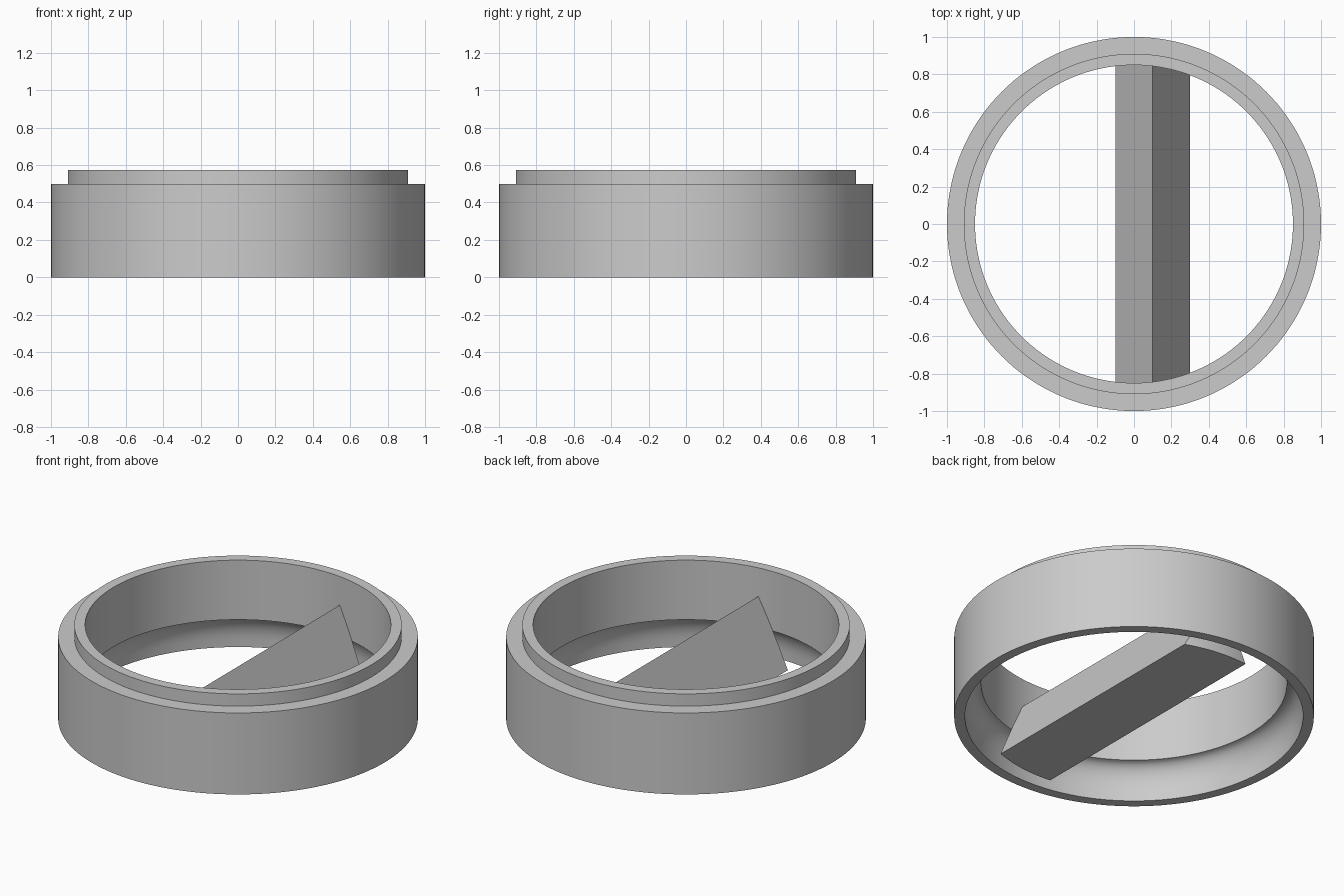
import bpy
import bmesh
import math

cube = bpy.data.objects.get("Cube")
if cube:
    bpy.data.objects.remove(cube, do_unlink=True)

SEGMENTS = 144
OUTER, LIP, BORE, SKIRT = 1.0, 0.91, 0.85, 0.94   # radii
SHOULDER_Z, TOP_Z, LEDGE_Z = 0.5, 0.575, 0.21
COVE_HEIGHT = 0.16

grey = bpy.data.materials.new("plain_grey")
grey.use_nodes = True
colour = (0.6, 0.6, 0.6, 1)
grey.diffuse_color = colour
grey.node_tree.nodes["Principled BSDF"].inputs["Base Color"].default_value = colour


def finish(name, bm):
    """Turn a bmesh into a shaded object."""
    bmesh.ops.recalc_face_normals(bm, faces=bm.faces)
    mesh = bpy.data.meshes.new(name)
    bm.to_mesh(mesh)
    bm.free()
    mesh.materials.append(grey)
    obj = bpy.data.objects.new(name, mesh)
    bpy.context.collection.objects.link(obj)
    bpy.ops.object.select_all(action="DESELECT")
    obj.select_set(True)
    bpy.context.view_layer.objects.active = obj
    bpy.ops.object.shade_smooth_by_angle(angle=math.radians(30))
    return obj


# Stepped ring: closed profile with a coved underside, spun about z
profile = [(OUTER, 0), (OUTER, SHOULDER_Z), (LIP, SHOULDER_Z),
           (LIP, TOP_Z), (BORE, TOP_Z)]
steps = 8
for i in range(steps + 1):
    a = math.pi / 2 * (1 - i / steps)
    profile.append((BORE + (SKIRT - BORE) * math.cos(a),
                    LEDGE_Z - COVE_HEIGHT * (1 - math.sin(a))))
profile.append((SKIRT, 0))

bm = bmesh.new()
rings = []
for s in range(SEGMENTS):
    t = 2 * math.pi * s / SEGMENTS
    rings.append([bm.verts.new((r * math.cos(t), r * math.sin(t), z))
                  for r, z in profile])
for s in range(SEGMENTS):
    a, b = rings[s], rings[(s + 1) % SEGMENTS]
    for i in range(len(profile)):
        j = (i + 1) % len(profile)
        bm.faces.new((a[i], b[i], b[j], a[j]))
finish("stepped_ring", bm)

# Triangular crossbar: strips across x, with ends following the bore
RIDGE_X, HALF_WIDTH, RIDGE_Z = 0.1, 0.2, 0.4
count = 16
bm = bmesh.new()
stations = []
for i in range(count + 1):
    u = 2 * i / count - 1
    x = RIDGE_X + HALF_WIDTH * u
    y = math.sqrt(BORE ** 2 - x ** 2)
    z = RIDGE_Z * (1 - abs(u))
    stations.append([bm.verts.new(p) for p in
                     ((x, -y, 0), (x, y, 0), (x, y, z), (x, -y, z))])
for a, b in zip(stations, stations[1:]):
    for i in range(4):
        j = (i + 1) % 4
        bm.faces.new((a[i], b[i], b[j], a[j]))
bmesh.ops.remove_doubles(bm, verts=bm.verts, dist=0.0001)
finish("crossbar", bm)
